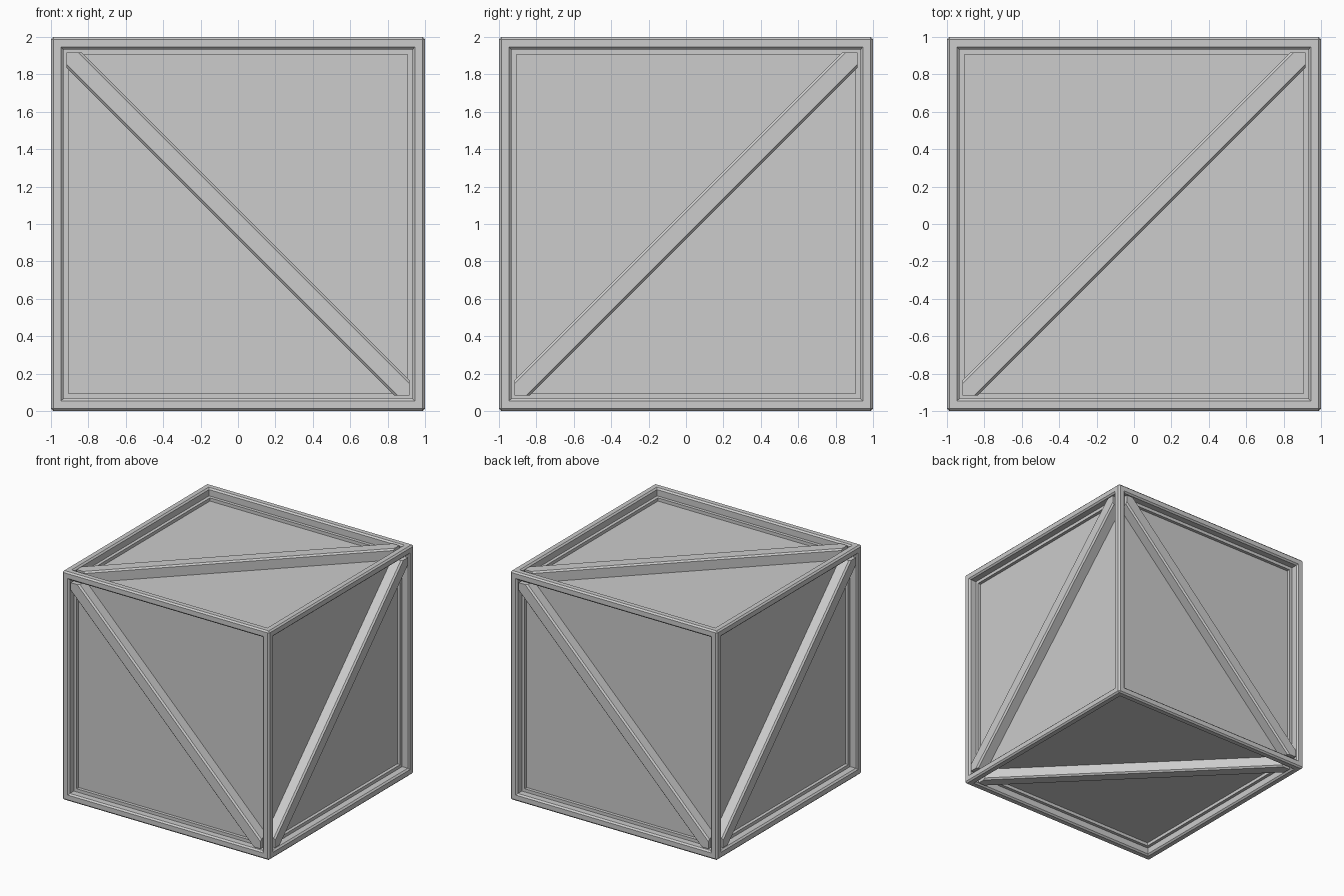
import bpy, bmesh
from mathutils import Matrix, Vector

if "Cube" in bpy.data.objects:
    bpy.data.objects.remove(bpy.data.objects["Cube"])

RIM = 0.095      # frame width and panel depth
BEVEL = 0.013    # chamfer on the exposed edges
OPEN = 1 - RIM + BEVEL
CUT = 0.081      # corner cut-off that sets the brace width
LIFT = Matrix.Translation((0, 0, 1))

grey = bpy.data.materials.new("light_grey")
grey.diffuse_color = (0.604, 0.604, 0.604, 1)
grey.use_nodes = True
grey.node_tree.nodes["Principled BSDF"].inputs["Base Color"].default_value = grey.diffuse_color


def finish(name, bm):
    mesh = bpy.data.meshes.new(name)
    bm.normal_update()
    bm.to_mesh(mesh)
    bm.free()
    mesh.materials.append(grey)
    obj = bpy.data.objects.new(name, mesh)
    bpy.context.collection.objects.link(obj)


def chamfer(bm, edges):
    bmesh.ops.bevel(bm, geom=edges, offset=BEVEL, offset_type='OFFSET',
                    segments=1, profile=0.5, affect='EDGES')


# Crate body: a cube with six recessed panels inside a raised frame
bm = bmesh.new()
bmesh.ops.create_cube(bm, size=2)
panels = bm.faces[:]
bmesh.ops.inset_individual(bm, faces=panels, thickness=RIM)
bmesh.ops.inset_individual(bm, faces=panels, thickness=0, depth=-RIM)
# Every edge lying in an outer plane that separates two directions is exposed
bm.normal_update()
exposed = [e for e in bm.edges
           if all(max(map(abs, v.co)) > 0.999 for v in e.verts)
           and e.link_faces[0].normal.dot(e.link_faces[1].normal) < 0.5]
chamfer(bm, exposed)
bm.transform(LIFT)
finish("crate_body", bm)


# Diagonal brace: a bar clipped to the opening, running along u = v
def brace(name, u, v):
    u, v = Vector(u), Vector(v)
    w = u.cross(v)
    e, c = OPEN - 0.001, OPEN - 0.001 - CUT
    outline = [(-e, -e), (-c, -e), (e, c), (e, e), (c, e), (-e, -c)]
    bm = bmesh.new()
    base = bm.faces.new([bm.verts.new((x, y, 0.9)) for x, y in outline])
    top = bmesh.ops.extrude_face_region(bm, geom=[base])["geom"]
    for vert in top:
        if isinstance(vert, bmesh.types.BMVert):
            vert.co.z = 1
    bmesh.ops.recalc_face_normals(bm, faces=bm.faces[:])
    chamfer(bm, [ed for ed in bm.edges if ed.calc_length() > 1
                 and all(vt.co.z > 0.99 for vt in ed.verts)])
    bm.transform(LIFT @ Matrix((u, v, w)).transposed().to_4x4())
    finish(name, bm)


X, Y, Z = (1, 0, 0), (0, 1, 0), (0, 0, 1)
NX, NY = (-1, 0, 0), (0, -1, 0)
brace("front_brace", Z, NX)
brace("back_brace", Z, X)
brace("right_brace", Y, Z)
brace("left_brace", NY, Z)
brace("top_brace", X, Y)
brace("bottom_brace", X, NY)
